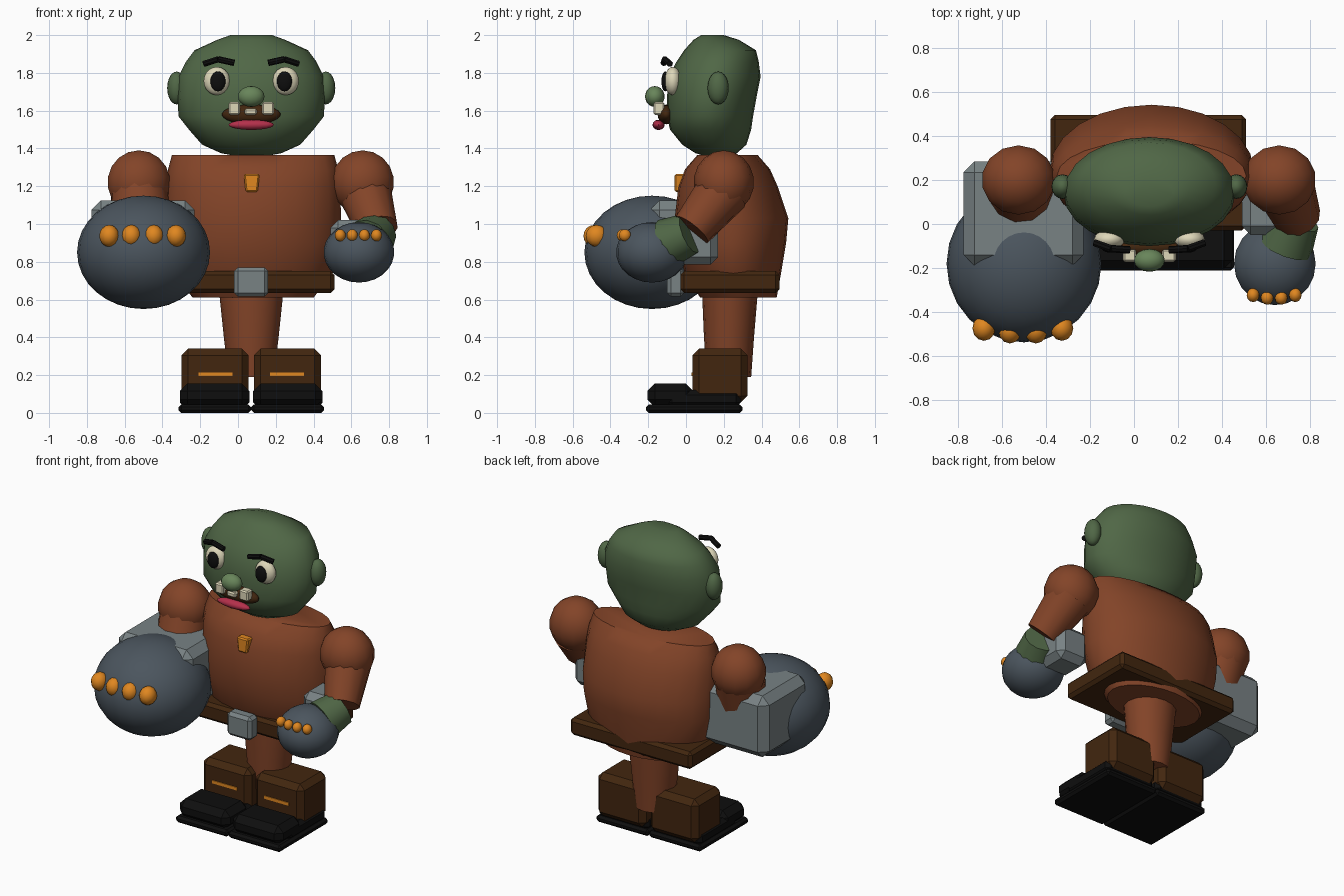
import bpy, bmesh, math
from mathutils import Vector, Matrix

if "Cube" in bpy.data.objects:
    bpy.data.objects.remove(bpy.data.objects["Cube"])


def material(name, rgb):
    lin = [((c / 255 + 0.055) / 1.055) ** 2.4 for c in rgb] + [1]
    m = bpy.data.materials.new(name)
    m.use_nodes = True
    m.diffuse_color = lin
    bsdf = next(n for n in m.node_tree.nodes if n.type == "BSDF_PRINCIPLED")
    bsdf.inputs["Base Color"].default_value = lin
    return m


GREEN = material("green skin", (80, 103, 70))
NOSE = material("light green", (104, 133, 90))
SHIRT = material("rust cloth", (131, 68, 40))
LEATHER = material("dark leather", (66, 38, 15))
STEEL = material("grey steel", (120, 130, 132))
GLOVE = material("slate glove", (75, 85, 94))
GOLD = material("gold", (224, 135, 32))
BLACK = material("black", (14, 14, 14))
CREAM = material("cream", (222, 215, 185))
PINK = material("pink", (180, 48, 75))
UP = Vector((0, 0, 1))


def finish(name, bm, mat, angle=40):
    bmesh.ops.recalc_face_normals(bm, faces=bm.faces)
    me = bpy.data.meshes.new(name)
    bm.to_mesh(me)
    bm.free()
    ob = bpy.data.objects.new(name, me)
    bpy.context.collection.objects.link(ob)
    me.materials.append(mat)
    if angle:
        bpy.ops.object.select_all(action="DESELECT")
        ob.select_set(True)
        bpy.context.view_layer.objects.active = ob
        bpy.ops.object.shade_smooth_by_angle(angle=math.radians(angle))
    return ob


def ball(name, c, r, mat, seg=20):
    bm = bmesh.new()
    bmesh.ops.create_uvsphere(bm, u_segments=seg, v_segments=seg * 2 // 3, radius=1,
                              matrix=Matrix.Translation(c) @ Matrix.Diagonal((*r, 1)))
    return finish(name, bm, mat, 60)


def box(name, lo, hi, mat, bevel=0.0, taper=1.0):
    """Box between two corners; taper scales the bottom width."""
    lo, hi = Vector(lo), Vector(hi)
    bm = bmesh.new()
    bmesh.ops.create_cube(bm, size=1)
    for v in bm.verts:
        k = taper if v.co.z < 0 else 1
        v.co = (lo + hi) / 2 + Vector((v.co.x * k, v.co.y, v.co.z)) * (hi - lo)
    if bevel:
        bmesh.ops.bevel(bm, geom=bm.edges[:], offset=bevel, segments=1, affect="EDGES")
    return finish(name, bm, mat, 0)


def limb(name, a, b, r1, r2, mat, seg=12):
    a, b = Vector(a), Vector(b)
    turn = UP.rotation_difference(b - a).to_matrix().to_4x4()
    bm = bmesh.new()
    bmesh.ops.create_cone(bm, cap_ends=True, segments=seg, radius1=r1, radius2=r2,
                          depth=(b - a).length, matrix=Matrix.Translation((a + b) / 2) @ turn)
    return finish(name, bm, mat)


def loft(name, cx, rings, mat, seg=20):
    """Stack of ellipses: (z, half width, front y, back y)."""
    bm = bmesh.new()
    loops = []
    for z, rx, y0, y1 in rings:
        angles = [2 * math.pi * i / seg for i in range(seg)]
        loops.append([bm.verts.new((cx + rx * math.cos(t),
                                    (y0 + y1) / 2 + (y1 - y0) / 2 * math.sin(t), z)) for t in angles])
    for p, q in zip(loops, loops[1:]):
        for i in range(seg):
            j = (i + 1) % seg
            bm.faces.new((p[i], p[j], q[j], q[i]))
    bm.faces.new(loops[0])
    bm.faces.new(loops[-1])
    return finish(name, bm, mat, 50)


MID = 0.07

# Head, torso and the single column of the legs
loft("head", MID, [(1.36, .08, .1, .22), (1.375, .16, .05, .27), (1.42, .26, -.02, .32),
                   (1.5, .33, -.085, .345), (1.57, .385, -.1, .355), (1.68, .39, -.1, .375),
                   (1.78, .385, -.09, .395), (1.86, .345, -.05, .385), (1.92, .3, -.01, .37),
                   (1.975, .18, .04, .28), (2.0, .11, .08, .2)], GREEN, 24)
loft("torso", MID + .01, [(.61, .32, .075, .48), (.75, .43, -.01, .505), (.9, .46, -.045, .53),
                          (1.03, .465, -.06, .542), (1.2, .462, -.04, .485),
                          (1.29, .45, -.005, .445), (1.365, .43, .06, .38)], SHIRT, 24)
loft("legs", MID, [(.19, .12, .11, .345), (.4, .145, .095, .36), (.64, .17, .085, .38)], SHIRT, 16)

# Belt, buckle and badge
box("belt", (-.38, -.03, .635), (.51, .495, .75), LEATHER, .02)
box("buckle", (-.02, -.1, .615), (.16, -.01, .77), STEEL, .02)
box("badge", (.03, -.06, 1.17), (.115, .02, 1.265), GOLD, .008, .75)

for s, side in ((-1, "right"), (1, "left")):
    def at(d):
        return MID + s * d

    # Boots
    xs = sorted((at(.015), at(.37)))
    box(side + "_boot_shaft", (xs[0], .035, .055), (xs[1], .325, .34), LEATHER, .035)
    xs = sorted((at(.0), at(.385)))
    box(side + "_sole", (xs[0], -.212, 0), (xs[1], .3, .045), BLACK, .015)
    xs = sorted((at(.01), at(.378)))
    box(side + "_toe_cap", (xs[0], -.205, .03), (xs[1], .04, .155), BLACK, .04)
    box(side + "_heel_guard", (xs[0], -.1, .03), (xs[1], .29, .12), BLACK, .025)
    xs = sorted((at(.1), at(.28)))
    box(side + "_boot_stripe", (xs[0], .03, .195), (xs[1], .038, .215), GOLD)

    # Ears, eyes and brows
    ball(side + "_ear", (at(.395), .17, 1.72), (.05, .056, .087), GREEN, 16)
    ball(side + "_eye", (at(.182), -.07, 1.757), (.07, .045, .075), CREAM, 16)
    ball(side + "_pupil", (at(.176), -.11, 1.755), (.04, .02, .053), BLACK, 16)
    a, b, c = [Vector(p) for p in ((at(.09), -.118, 1.853), (at(.175), -.112, 1.872),
                                   (at(.25), -.085, 1.848))]
    limb(side + "_brow_inner", a, b, .017, .017, BLACK, 8)
    limb(side + "_brow_outer", b, c, .017, .017, BLACK, 8)

# Nose and mouth
ball("nose", (MID, -.165, 1.675), (.07, .052, .055), NOSE, 16)
ball("mouth", (MID, -.105, 1.58), (.155, .045, .052), LEATHER)
ball("tongue", (MID, -.145, 1.525), (.12, .032, .027), PINK, 16)
for name, x0, x1, top in (("right", -.05, .01, 1.645), ("middle", .035, .1, 1.612),
                          ("left", .127, .19, 1.645)):
    box(name + "_tooth", (x0, -.172, 1.578), (x1, -.115, top), CREAM, .008)

# Right arm with the oversized fist
ball("right_shoulder", (-.525, .2, 1.22), (.17, .16, .17), SHIRT, 14)
limb("right_arm", (-.525, .2, 1.2), (-.51, .12, .98), .15, .16, SHIRT)
box("right_bracer", (-.775, -.19, .72), (-.23, .285, 1.125), STEEL, .05)
ball("right_fist", (-.5, -.18, .85), (.352, .358, .3), GLOVE, 24)

# Left arm with cuff and small fist
ball("left_shoulder", (.66, .2, 1.22), (.17, .16, .17), SHIRT, 14)
limb("left_arm", (.67, .2, 1.18), (.74, .03, .97), .145, .11, SHIRT)
box("left_bracer", (.49, -.05, .785), (.72, .17, 1.02), STEEL, .04)
limb("left_cuff", (.735, .02, .95), (.685, -.1, .9), .11, .13, GREEN)
ball("left_fist", (.64, -.18, .85), (.187, .19, .16), GLOVE)

# Knuckle studs
for side, cx, gap, y, z, r in (("right", -.505, .118, -.485, .937, .058),
                               ("left", .637, .064, -.335, .94, .032)):
    for i in range(4):
        k = i - 1.5
        back = .012 if abs(k) > 1 else 0
        ball(f"{side}_knuckle_{i + 1}", (cx + k * gap, y + back, z), (r * .9, r, r), GOLD, 12)
